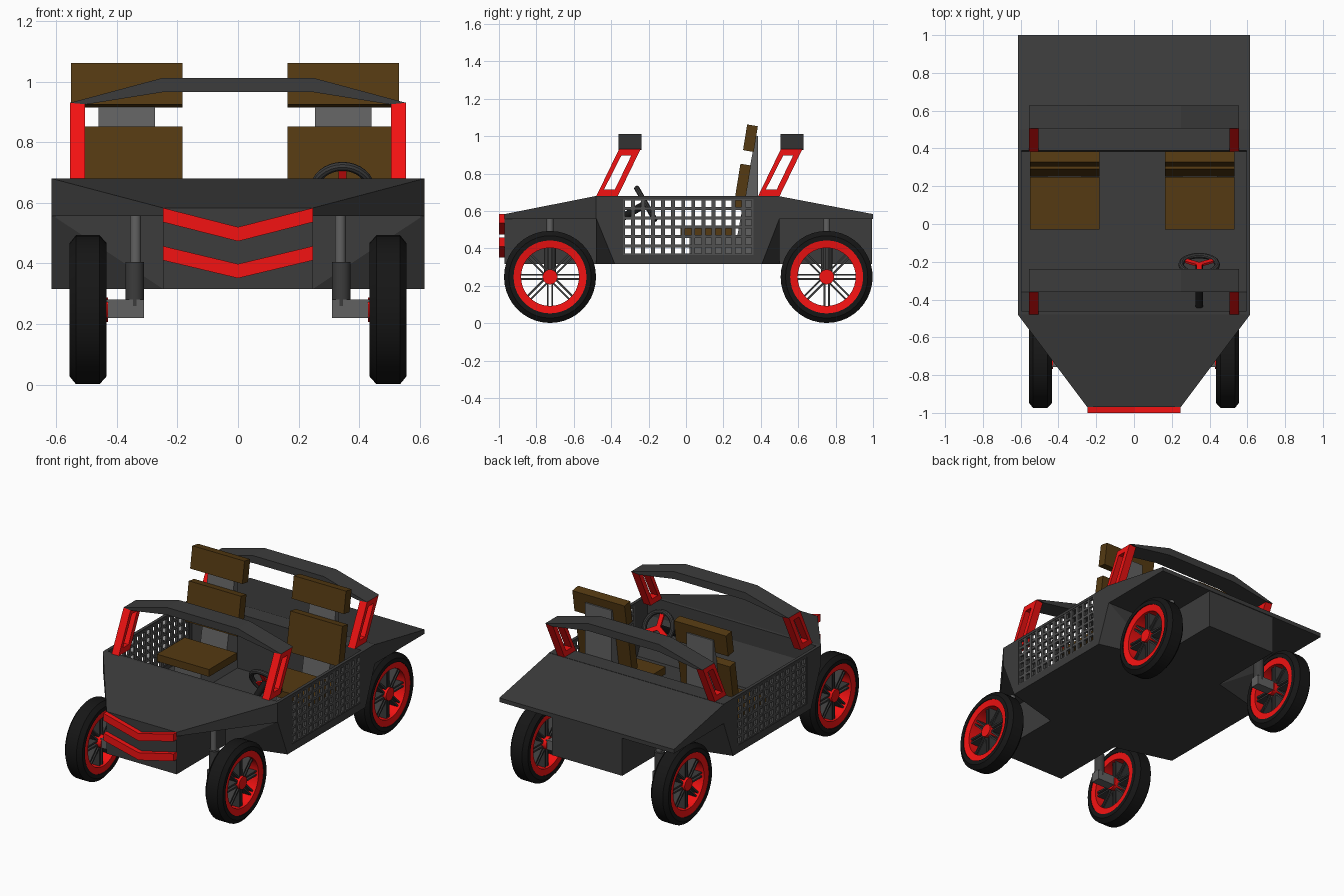
import bpy, bmesh, math
from mathutils import Matrix, Vector

if "Cube" in bpy.data.objects:
    bpy.data.objects.remove(bpy.data.objects["Cube"])


def mat(name, r, g, b):
    m = bpy.data.materials.new(name)
    m.diffuse_color = (r, g, b, 1)
    m.use_nodes = True
    m.node_tree.nodes["Principled BSDF"].inputs["Base Color"].default_value = m.diffuse_color
    return m


BODY = mat("dark_grey", .045, .045, .045)
MESH = mat("mesh_grey", .08, .08, .08)
STEEL = mat("steel_grey", .12, .12, .12)
RED = mat("red", .9, .006, .006)
BROWN = mat("brown", .09, .042, .006)
BLACK = mat("black", .008, .008, .008)


def finish(name, bm, m):
    bmesh.ops.recalc_face_normals(bm, faces=bm.faces)
    me = bpy.data.meshes.new(name)
    bm.to_mesh(me)
    bm.free()
    ob = bpy.data.objects.new(name, me)
    bpy.context.collection.objects.link(ob)
    me.materials.append(m)
    return ob


def add_box(bm, x0, x1, y0, y1, z0, z1, rot=None):
    M = Matrix.Translation(((x0 + x1) / 2, (y0 + y1) / 2, (z0 + z1) / 2)) @ \
        Matrix.Diagonal((abs(x1 - x0), y1 - y0, z1 - z0, 1))
    bmesh.ops.create_cube(bm, size=1, matrix=(rot @ M) if rot else M)


def box(name, m, *ext):
    bm = bmesh.new()
    add_box(bm, *ext)
    return finish(name, bm, m)


def hull(name, half, m):
    """Convex solid from right-half points mirrored in x."""
    bm = bmesh.new()
    for x, y, z in half:
        for s in (-1, 1):
            bm.verts.new((s * x, y, z))
    bmesh.ops.convex_hull(bm, input=bm.verts)
    bmesh.ops.dissolve_limit(bm, angle_limit=.01, verts=bm.verts, edges=bm.edges)
    return finish(name, bm, m)


def prism(name, pts, axis, lo, hi, m, hole=None):
    """Profile extruded along x (pts y,z) or y (pts x,z); optional hole loop."""
    bm = bmesh.new()
    def loop(p, t):
        return [bm.verts.new((t, a, b) if axis == 'x' else (a, t, b)) for a, b in p]
    n = len(pts)
    A, B = loop(pts, lo), loop(pts, hi)
    C, D = (loop(hole, lo), loop(hole, hi)) if hole else (None, None)
    if not hole:
        bm.faces.new(A)
        bm.faces.new(B)
    for i in range(n):
        j = (i + 1) % n
        bm.faces.new((A[i], A[j], B[j], B[i]))
        if hole:
            bm.faces.new((C[i], C[j], D[j], D[i]))
            bm.faces.new((A[i], A[j], C[j], C[i]))
            bm.faces.new((B[i], B[j], D[j], D[i]))
    return finish(name, bm, m)


def lathe(name, prof, m, s, y, z, seg=32):
    """Closed (radius, x) profile revolved around a wheel axis."""
    bm = bmesh.new()
    rings = []
    for k in range(seg):
        a = 2 * math.pi * k / seg
        rings.append([bm.verts.new((s * x, y + r * math.cos(a), z + r * math.sin(a))) for r, x in prof])
    for k in range(seg):
        P, Q = rings[k], rings[(k + 1) % seg]
        for i in range(len(prof)):
            j = (i + 1) % len(prof)
            bm.faces.new((P[i], P[j], Q[j], Q[i]))
    ob = finish(name, bm, m)
    smooth(ob)
    return ob


def smooth(ob):
    bpy.ops.object.select_all(action='DESELECT')
    bpy.context.view_layer.objects.active = ob
    ob.select_set(True)
    bpy.ops.object.shade_smooth_by_angle(angle=math.radians(30))


def rod(name, p, q, r, m):
    p, q = Vector(p), Vector(q)
    bm = bmesh.new()
    M = Matrix.Translation((p + q) / 2) @ (q - p).to_track_quat('Z', 'Y').to_matrix().to_4x4()
    bmesh.ops.create_cone(bm, cap_ends=True, segments=20, radius1=r, radius2=r, depth=(q - p).length, matrix=M)
    ob = finish(name, bm, m)
    smooth(ob)
    return ob


# Cockpit tub, hollowed out and with side windows cut through
W, N = .615, .247
tub = hull("cockpit_tub", [(W, -.48, .68), (W, .5, .68), (W, -.48, .56), (W, .5, .56),
                           (W, -.38, .315), (W, .405, .315), (N, -.48, .315), (N, .5, .315)], BODY)
cavity = hull("cavity_cutter", [(.595, -.46, .8), (.595, .39, .8), (.595, -.46, .56), (.595, .39, .56),
                                (.595, -.36, .335), (.595, .385, .335)], BODY)
window = box("window_cutter", BODY, -.7, .7, -.337, .361, .363, .663)
for c in (cavity, window):
    b = tub.modifiers.new("cut", 'BOOLEAN')
    b.operation, b.solver, b.object = 'DIFFERENCE', 'EXACT', c
    c.hide_render = True
    c.hide_viewport = True

# Hood, nose, rear deck and tail
hull("hood", [(W, -.48, .68), (W, -.48, .557), (N, -.97, .583), (N, -.97, .557)], BODY)
box("nose", BODY, -N, N, -.97, -.47, .315, .56)
hull("rear_deck", [(W, .49, .68), (W, .49, .557), (W, 1, .583), (W, 1, .557)], BODY)
box("tail", BODY, -N, N, .49, .995, .315, .56)

# Red chevrons on the nose
for i, (top, low) in enumerate(((.583, .52), (.457, .398))):
    prism(f"grille_chevron_{i}", [(-N, top), (0, low), (N, top), (N, top - .047), (0, low - .047), (-N, top - .047)],
          'y', -1, -.965, RED)

# Roll bars on red window-shaped pillars
for tag, d in (("front", 0), ("rear", .865)):
    prism(tag + "_roll_bar", [(-.555, .93), (-.25, 1.012), (.25, 1.012), (.555, .93), (.5, .925), (.25, .965),
                              (-.25, .965), (-.5, .925)], 'y', -.36 + d, -.237 + d, BODY)
    outer = [(-.48, .678), (-.365, .678), (-.243, .93), (-.358, .93)]
    inner = [(-.438, .715), (-.38, .715), (-.292, .897), (-.345, .897)]
    for s in (-1, 1):
        prism(f"{tag}_pillar_{'left' if s < 0 else 'right'}", [(y + d, z) for y, z in outer], 'x', s * .505, s * .555,
              RED, hole=[(y + d, z) for y, z in inner])

for s, side in ((-1, "left"), (1, "right")):
    # Side mesh lattice
    bm = bmesh.new()
    for i in range(14):
        y = -.337 + i * .0537
        add_box(bm, s * .597, s * .613, y - .0105, y + .0105, .36, .666)
    for i in range(7):
        z = .363 + i * .05
        add_box(bm, s * .598, s * .612, -.34, .364, z - .008, z + .008)
    finish(f"side_mesh_{side}", bm, MESH)

    # Seat: grey frame, brown cushion, backrest and headrest
    c = -.367 if s < 0 else .348
    prism(f"seat_frame_{side}", [(.02, .33), (.02, .47), (.275, .47), (.372, 1.0), (.385, 1.0), (.385, .33)],
          'x', c - .093, c + .093, STEEL)
    box(f"seat_cushion_{side}", BROWN, c - .184, c + .184, -.03, .25, .462, .508)
    prism(f"seat_backrest_{side}", [(.252, .61), (.291, .852), (.347, .843), (.308, .601)], 'x', c - .184, c + .184, BROWN)
    prism(f"seat_headrest_{side}", [(.305, .925), (.327, 1.062), (.384, 1.053), (.362, .915)],
          'x', c - .184, c + .184, BROWN)

    # Wheels and suspension
    for end, y in (("front", -.727), ("rear", .752)):
        tag, zc = f"{end}_{side}", .247
        lathe("tyre_" + tag, [(.195, .434), (.22, .434), (.246, .457), (.246, .535), (.22, .556), (.195, .556)],
              BLACK, s, y, zc, 40)
        lathe("rim_" + tag, [(.155, .44), (.2, .438), (.2, .552), (.155, .545)], RED, s, y, zc, 40)
        rod("hub_" + tag, (s * .43, y, zc), (s * .545, y, zc), .04, RED)
        bm = bmesh.new()
        for k in range(8):
            R = Matrix.Translation((0, y, zc)) @ Matrix.Rotation(k * math.pi / 4, 4, 'X')
            for o in (-.012, .012):
                add_box(bm, s * .455, s * .53, o - .005, o + .005, .03, .16, R)
        finish("spokes_" + tag, bm, BODY)
        box("axle_" + tag, STEEL, s * .31, s * .44, y - .03, y + .03, .22, .28)
        rod("damper_" + tag, (s * .341, y, .26), (s * .341, y, .405), .031, BODY)
        rod("strut_" + tag, (s * .338, y, .4), (s * .338, y, .56), .018, STEEL)

# Steering wheel, tilted towards the driver
cx, cy, cz = .345, -.215, .638
M = Matrix.Translation((cx, cy, cz)) @ Matrix.Rotation(math.radians(-60), 4, 'X')
bpy.ops.mesh.primitive_torus_add(major_radius=.095, minor_radius=.015, major_segments=32, minor_segments=10)
ring = bpy.context.object
ring.name = "steering_wheel_rim"
ring.matrix_world = M
ring.data.materials.append(BODY)
smooth(ring)
bm = bmesh.new()
for a in (0, 120, 240):
    add_box(bm, -.014, .014, 0, .09, -.006, .006, M @ Matrix.Rotation(math.radians(a + 60), 4, 'Z'))
finish("steering_spokes", bm, RED)
rod("steering_column", (cx, cy, cz), (cx, -.47, .49), .02, BLACK)
